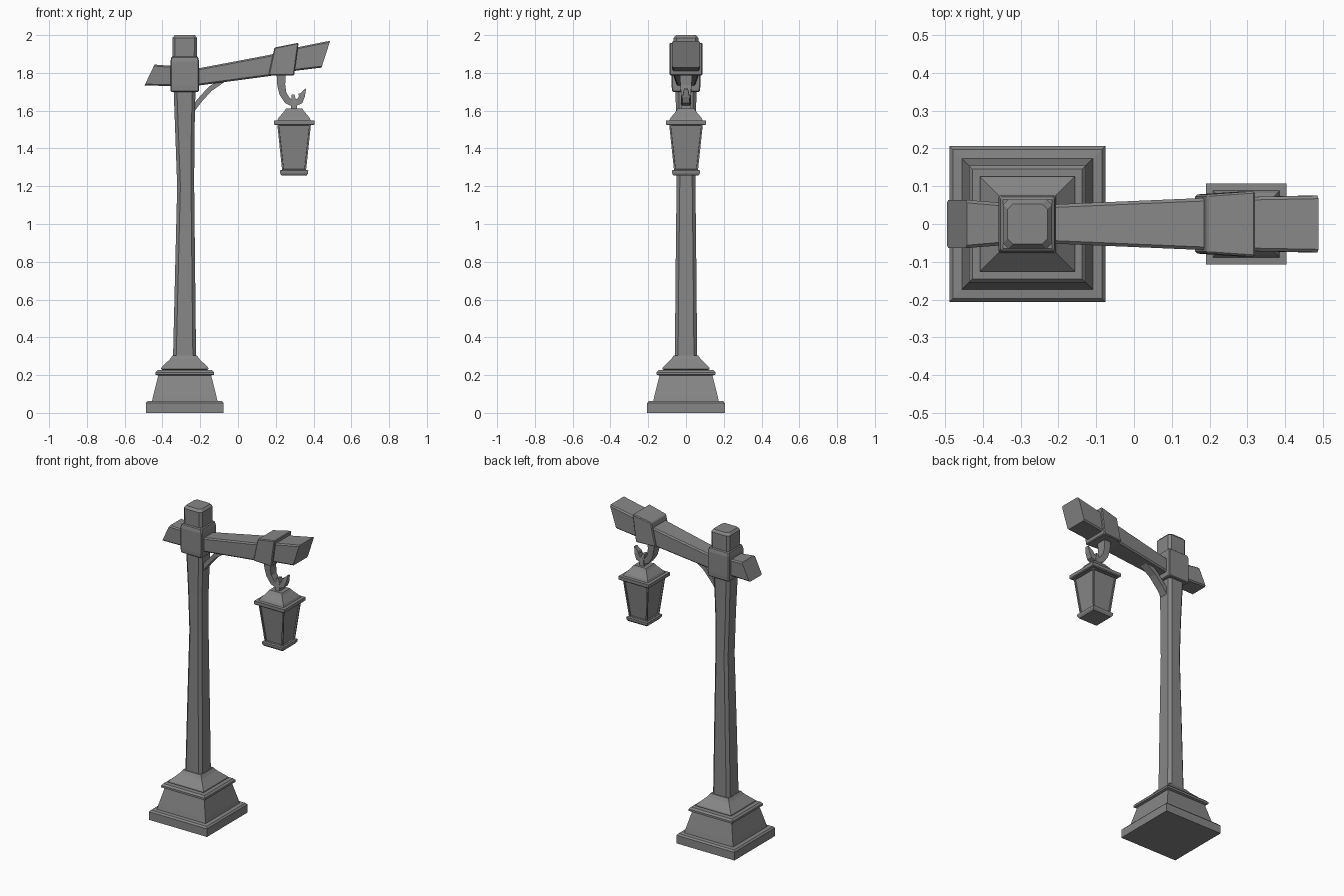
import bpy, bmesh
from mathutils import Vector

cube = bpy.data.objects.get("Cube")
if cube:
    bpy.data.objects.remove(cube, do_unlink=True)

grey = bpy.data.materials.new("stone grey")
grey.use_nodes = True
grey.diffuse_color = (0.24, 0.24, 0.24, 1)
grey.node_tree.nodes["Principled BSDF"].inputs["Base Color"].default_value = grey.diffuse_color

POST_X = -0.282
LAMP_X = 0.297


def loft(name, rings, bevel=0):
    """Skin a closed solid through rings with equal point counts."""
    bm = bmesh.new()
    loops = [[bm.verts.new(p) for p in ring] for ring in rings]
    n = len(loops[0])
    for a, b in zip(loops, loops[1:]):
        for i in range(n):
            j = (i + 1) % n
            bm.faces.new((a[i], a[j], b[j], b[i]))
    bm.faces.new(loops[0][::-1])
    bm.faces.new(loops[-1])
    bmesh.ops.recalc_face_normals(bm, faces=bm.faces)
    mesh = bpy.data.meshes.new(name)
    bm.to_mesh(mesh)
    bm.free()
    mesh.materials.append(grey)
    obj = bpy.data.objects.new(name, mesh)
    bpy.context.collection.objects.link(obj)
    if bevel:
        mod = obj.modifiers.new("worn edges", "BEVEL")
        mod.width = bevel
        mod.segments = 1
    return obj


def square(x, z, h, hy=None):
    hy = hy or h
    return [(x - h, -hy, z), (x + h, -hy, z), (x + h, hy, z), (x - h, hy, z)]


def octagon(x, z, hx, hy, c):
    pts = [(hx - c, -hy), (hx, c - hy), (hx, hy - c), (hx - c, hy),
           (c - hx, hy), (-hx, hy - c), (-hx, c - hy), (c - hx, -hy)]
    return [(x + px, py, z) for px, py in pts]


def slab(bottom, top, h, c=0.0):
    """Cross-section of a sideways beam between two (x, z) points."""
    b, t = Vector((bottom[0], 0, bottom[1])), Vector((top[0], 0, top[1]))
    if not c:
        return [b + Vector((0, -h, 0)), b + Vector((0, h, 0)),
                t + Vector((0, h, 0)), t + Vector((0, -h, 0))]
    d = (t - b).normalized() * c
    side = [(b, h - c), (b + d, h), (t - d, h), (t, h - c)]
    return [p + Vector((0, y, 0)) for p, y in side] + \
           [p - Vector((0, y, 0)) for p, y in reversed(side)]


def sweep(name, path, bevel=0):
    """Rectangular bar along (x, z, half thickness, half depth) points."""
    rings = []
    for i, (x, z, t, d) in enumerate(path):
        a, b = path[max(i - 1, 0)], path[min(i + 1, len(path) - 1)]
        run = Vector((b[0] - a[0], b[1] - a[1])).normalized() * t
        rings.append(slab((x + run.y, z - run.x), (x - run.y, z + run.x), d))
    return loft(name, rings, bevel)


# Stepped stone plinth
plinth = [(0, .206), (.052, .206), (.062, .197), (.064, .173), (.095, .166),
          (.198, .140), (.202, .155), (.215, .155), (.226, .145),
          (.226, .115), (.232, .126), (.24, .124), (.285, .078), (.305, .064)]
loft("plinth", [square(POST_X, z, h) for z, h in plinth])

# Crooked wooden post with chamfered corners
post = [(-.283, .29, .061, .059), (-.280, .75, .053, .055), (-.277, 1.2, .045, .050),
        (-.281, 1.45, .050, .050), (-.283, 1.72, .058, .056)]
loft("post", [octagon(x, z, hx, hy, .017) for x, z, hx, hy in post])
loft("post_top", [octagon(POST_X, z, h, h, .014)
                  for z, h in [(1.86, .064), (1.985, .065), (2.0, .053)]])

# Collar where post and beam cross
loft("post_collar", [square(POST_X, z, h) for z, h in
                     [(1.70, .074), (1.73, .076), (1.86, .076), (1.887, .070)]], .005)

# Beam rising toward the lantern
beam = [((-.495, 1.733), (-.442, 1.844), .064), ((-.36, 1.731), (-.36, 1.838), .057),
        ((-.21, 1.733), (-.21, 1.824), .052), ((.165, 1.783), (.165, 1.895), .068),
        ((.31, 1.812), (.325, 1.938), .072), ((.442, 1.828), (.488, 1.970), .075)]
loft("beam", [slab(b, t, h, .008) for b, t, h in beam])

# Slanted band clamped round the beam
loft("beam_clamp", [slab((.161, 1.787), (.193, 1.934), .078),
                    slab((.297, 1.787), (.321, 1.960), .087)], .005)

# Curved brace below the beam
sweep("brace", [(-.245, 1.60, .014, .026), (-.205, 1.652, .013, .026),
                (-.15, 1.713, .013, .026), (-.07, 1.77, .014, .026)])

# Hanging hook with a pointed, barbed end
sweep("hook", [(.228, 1.80, .024, .032), (.229, 1.735, .021, .030), (.238, 1.69, .019, .026),
               (.262, 1.653, .018, .024), (.295, 1.637, .018, .022),
               (.328, 1.652, .017, .020), (.340, 1.680, .015, .018),
               (.358, 1.716, .003, .010)])
sweep("hook_barb", [(.340, 1.667, .012, .018), (.322, 1.690, .004, .012)])

# Loop that carries the lantern
sweep("lantern_loop", [(LAMP_X, 1.60, .018, .028), (LAMP_X, 1.645, .013, .024),
                       (LAMP_X - .006, 1.685, .008, .016)])

# Lantern roof and rim
roof = [(1.523, .102), (1.528, .107), (1.548, .107), (1.549, .088),
        (1.562, .082), (1.598, .052), (1.612, .043)]
loft("lantern_roof", [square(LAMP_X, z, h) for z, h in roof])

# Tapered lantern body with recessed panes
body = loft("lantern_body", [square(LAMP_X, z, h) for z, h in [(1.28, .063), (1.526, .089)]])
bm = bmesh.new()
bm.from_mesh(body.data)
panes = [f for f in bm.faces if abs(f.normal.z) < 0.5]
bmesh.ops.inset_individual(bm, faces=panes, thickness=.012)
bmesh.ops.inset_individual(bm, faces=panes, thickness=.001, depth=-.008)
bm.to_mesh(body.data)
bm.free()

# Lantern foot
loft("lantern_foot", [square(LAMP_X, z, h) for z, h in
                      [(1.256, .066), (1.268, .074), (1.282, .075), (1.287, .068)]])
